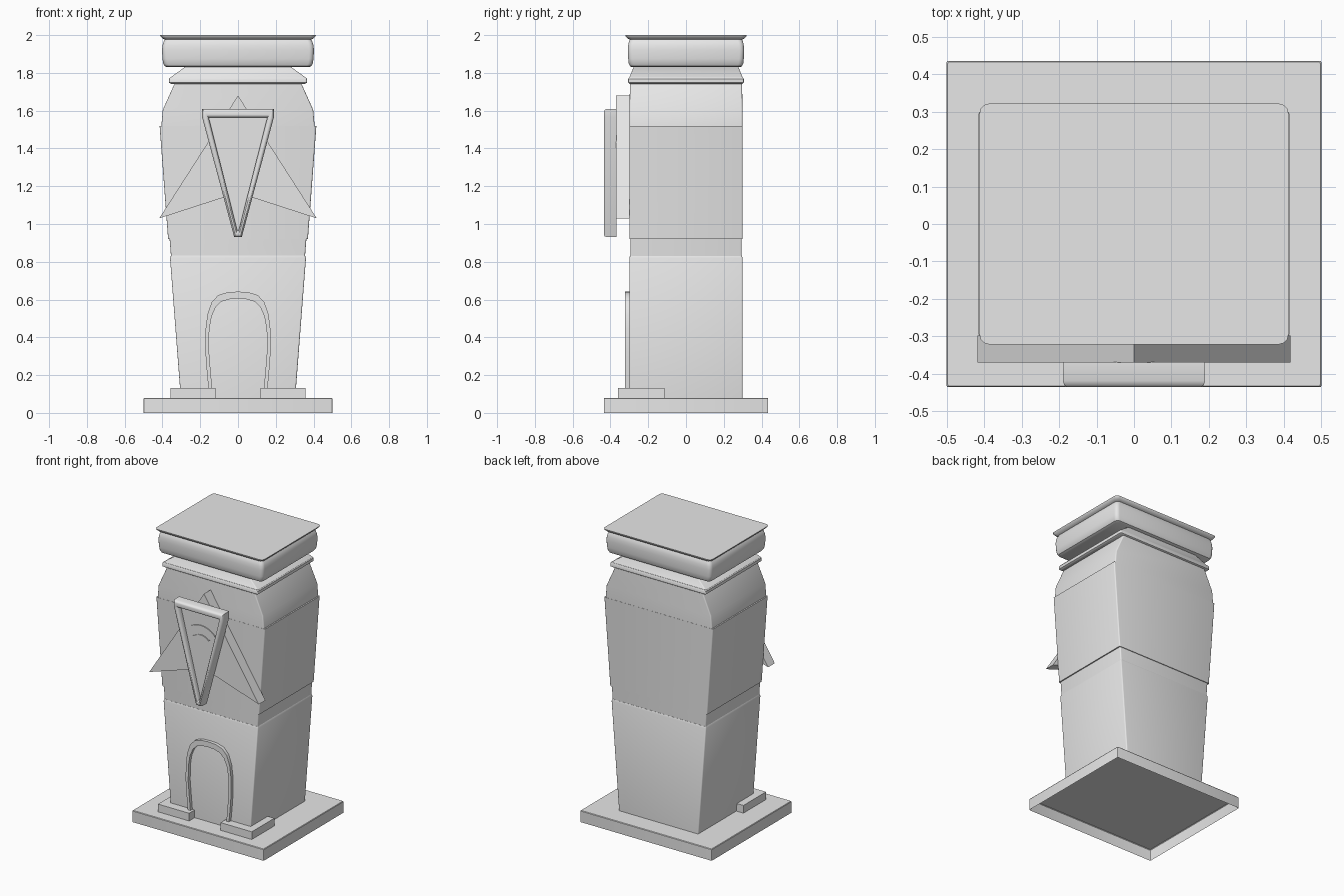
import bpy, bmesh, math

if "Cube" in bpy.data.objects:
    bpy.data.objects.remove(bpy.data.objects["Cube"])

stone = bpy.data.materials.new("light grey stone")
stone.diffuse_color = (0.8, 0.8, 0.8, 1)
stone.use_nodes = True
stone.node_tree.nodes["Principled BSDF"].inputs["Base Color"].default_value = stone.diffuse_color


def skin(name, rings, cap_start=True, cap_end=True, angle=35):
    """Join equal-length closed rings of 3D points into one surface."""
    bm = bmesh.new()
    loops = [[bm.verts.new(p) for p in ring] for ring in rings]
    n = len(loops[0])
    for a, b in zip(loops, loops[1:]):
        for i in range(n):
            j = (i + 1) % n
            bm.faces.new((a[i], a[j], b[j], b[i]))
    if cap_start:
        bm.faces.new(loops[0][::-1])
    if cap_end:
        bm.faces.new(loops[-1])
    bmesh.ops.recalc_face_normals(bm, faces=bm.faces[:])
    mesh = bpy.data.meshes.new(name)
    bm.to_mesh(mesh)
    bm.free()
    mesh.materials.append(stone)
    obj = bpy.data.objects.new(name, mesh)
    bpy.context.collection.objects.link(obj)
    bpy.ops.object.select_all(action='DESELECT')
    obj.select_set(True)
    bpy.context.view_layer.objects.active = obj
    bpy.ops.object.shade_smooth_by_angle(angle=math.radians(angle))
    return obj


def rect(z, hx, hy, r):
    """Horizontal rounded rectangle."""
    pts = []
    for k, (sx, sy) in enumerate([(1, 1), (-1, 1), (-1, -1), (1, -1)]):
        for s in range(4):
            a = math.radians(90 * k + 30 * s)
            pts.append((sx * (hx - r) + r * math.cos(a),
                        sy * (hy - r) + r * math.sin(a), z))
    return pts


def tower(name, profile, r=0.008, **kw):
    return skin(name, [rect(z, hx, hy, r) for z, hx, hy in profile], **kw)


def plate(name, outline, y0, y1):
    """Extrude an x-z outline along y."""
    return skin(name, [[(x, y, z) for x, z in outline] for y in (y0, y1)])


def mirrored(half):
    """Complete a right-hand half outline that runs from bottom to the centre."""
    return half + [(-x, z) for x, z in reversed(half) if x > 0]


# base plinth, open underneath
tower("base_plinth", [(0, .5, .435), (.076, .5, .435), (.08, .497, .432)],
      r=0.004, cap_start=False)

# body tiers
tower("lower_body", [(.08, .303, .3), (.82, .36, .3), (.832, .355, .296)])
tower("waist_band", [(.83, .355, .295), (.92, .362, .295)])
tower("upper_body", [(.92, .37, .3), (1.52, .415, .3)])
tower("shoulders", [(1.518, .406, .299), (1.605, .398, .299), (1.745, .335, .297)])

# cornice, neck and rounded cap
tower("cornice", [(1.742, .355, .298), (1.748, .365, .306), (1.768, .365, .306),
                  (1.775, .36, .302)])
tower("neck", [(1.774, .36, .3), (1.835, .275, .276)])
tower("cap_cushion", [(1.83, .375, .285), (1.836, .388, .297), (1.85, .396, .303),
                      (1.875, .4, .306), (1.92, .402, .308), (1.945, .4, .306),
                      (1.965, .394, .302), (1.98, .385, .295)], r=0.025)
tower("cap_lid", [(1.975, .385, .295), (1.983, .4, .31), (1.994, .41, .32),
                  (2.0, .412, .321)], r=0.025)

# entrance blocks either side of the door
for side, label in ((-1, "left"), (1, "right")):
    x0, x1 = sorted((side * .12, side * .357))
    plate(label + "_entrance_block", [(x0, .08), (x1, .08), (x1, .133), (x0, .133)],
          -.36, -.115)

# arched door surround
outer = mirrored([(.152, .085), (.165, .22), (.173, .33), (.172, .44), (.162, .52),
                  (.14, .585), (.105, .623), (.055, .639), (0, .642)])
inner = mirrored([(.133, .085), (.145, .22), (.154, .33), (.152, .44), (.14, .51),
                  (.118, .56), (.088, .589), (.045, .602), (0, .605)])
plate("door_surround", outer + inner[::-1], -.322, -.29)

# arrowhead panel behind the plaque
plate("arrowhead_panel", [(0, 1.68), (-.417, 1.03), (0, 1.165), (.417, 1.03)],
      -.37, -.298)

# tapered plaque with rounded rim and recessed face
rim = [(-.19, 1.61), (.19, 1.61), (.19, 1.565), (.02, .93), (-.02, .93), (-.19, 1.565)]
face = [(-.155, 1.563), (.155, 1.563), (.153, 1.555), (.004, .967), (-.004, .967),
        (-.153, 1.555)]
section = [(0, -.368), (0, -.418), (.12, -.43), (.32, -.435), (.68, -.435),
           (.88, -.43), (1, -.418), (1, -.4)]
skin("plaque", [[(a + (c - a) * t, y, b + (d - b) * t)
                 for (a, b), (c, d) in zip(rim, face)] for t, y in section], angle=40)

# fan ornament: concentric arc bands on the plaque face
for i, (r0, r1) in enumerate([(.055, .08), (.085, .145)]):
    angles = [math.radians(-48 + 8 * k) for k in range(13)]
    arc = lambda r, aa: [(r * math.sin(a), 1.33 + r * math.cos(a)) for a in aa]
    plate("fan_band_%d" % (i + 1), arc(r0, angles) + arc(r1, angles[::-1]),
          -.406, -.399)
